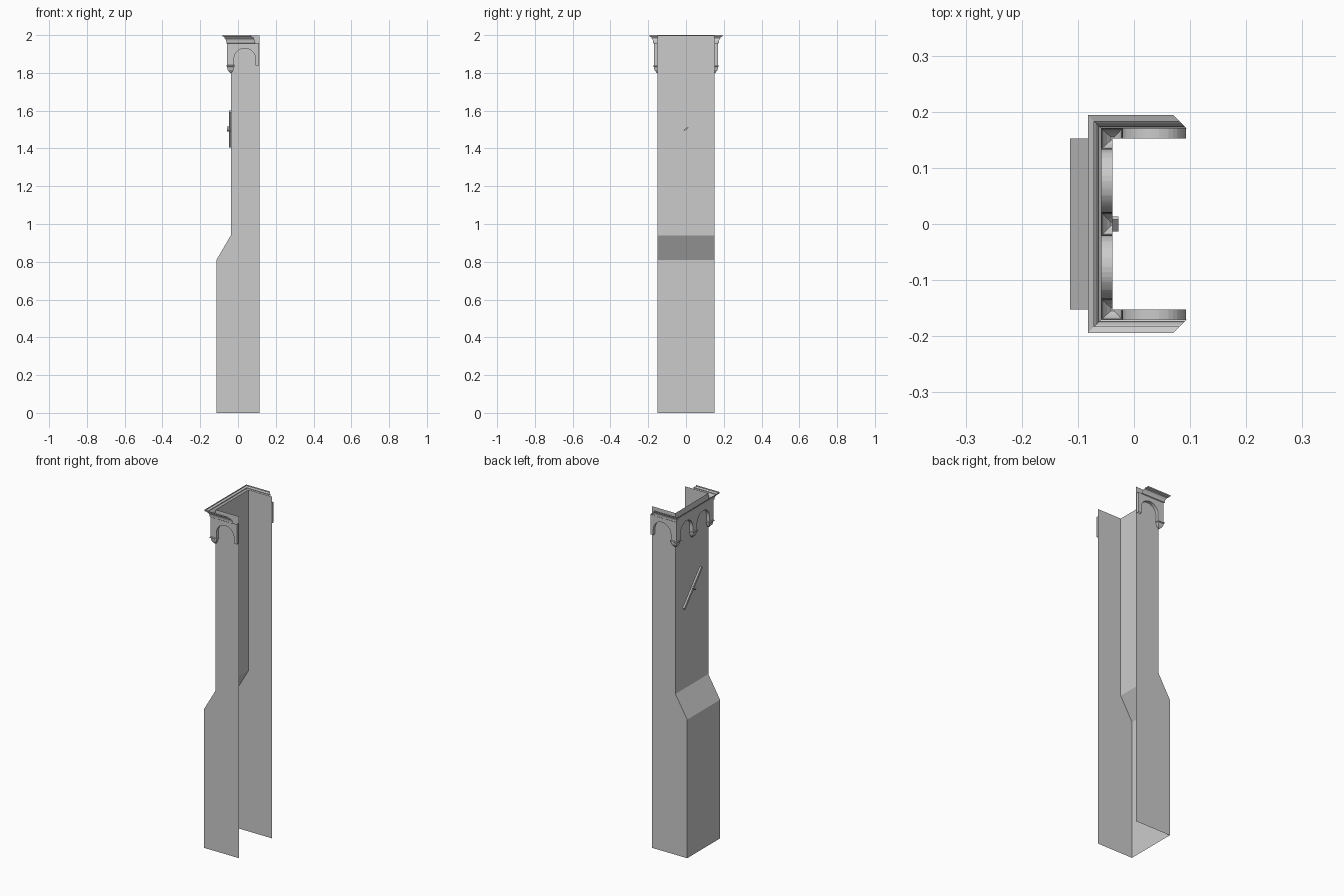
import bpy, bmesh, math
from mathutils import Matrix, Vector

cube = bpy.data.objects.get("Cube")
if cube:
    bpy.data.objects.remove(cube, do_unlink=True)

grey = bpy.data.materials.new("plain_grey")
grey.use_nodes = True
COLOUR = (0.6, 0.6, 0.6, 1)
grey.diffuse_color = COLOUR
grey.node_tree.nodes["Principled BSDF"].inputs["Base Color"].default_value = COLOUR

# Shared dimensions
WALL_X, WALL_Y = -0.038, 0.152      # upper shaft walls
FACE_X, FACE_Y = -0.058, 0.170      # outer faces of the arcade
OPEN_X = 0.114                      # open edge of the shaft
LEG_Z, SPRING_Z, BOARD_TOP = 1.84, 1.873, 1.958
RADIUS = 0.057


def finish(name, bm, smooth=False):
    mesh = bpy.data.meshes.new(name)
    bmesh.ops.remove_doubles(bm, verts=bm.verts, dist=0.0001)
    bm.to_mesh(mesh)
    bm.free()
    mesh.materials.append(grey)
    obj = bpy.data.objects.new(name, mesh)
    bpy.context.collection.objects.link(obj)
    if smooth:
        bpy.ops.object.select_all(action="DESELECT")
        obj.select_set(True)
        bpy.context.view_layer.objects.active = obj
        bpy.ops.object.shade_smooth_by_angle(angle=math.radians(30))
    return obj


def face(bm, points):
    return bm.faces.new([bm.verts.new(p) for p in points])


def strip(bm, a, b):
    """Quads joining two equally long rows of points."""
    for i in range(len(a) - 1):
        face(bm, (a[i], a[i + 1], b[i + 1], b[i]))


# Open-backed shaft: two side sheets and a stepped wall
bm = bmesh.new()
step = [(-0.114, 0), (-0.114, 0.81), (WALL_X, 0.94), (WALL_X, 1.997)]
near = [(x, -WALL_Y, z) for x, z in step]
far = [(x, WALL_Y, z) for x, z in step]
strip(bm, near, far)
face(bm, near + [(OPEN_X, -WALL_Y, 1.997), (OPEN_X, -WALL_Y, 0)])
face(bm, [(OPEN_X, WALL_Y, 0), (OPEN_X, WALL_Y, 1.997)] + far[::-1])
finish("shaft", bm)


# Arcade panels with stilted round arches
def arch(centre):
    curve = [(centre - RADIUS * math.cos(math.pi * i / 20),
              SPRING_Z + RADIUS * math.sin(math.pi * i / 20)) for i in range(21)]
    return [(centre - RADIUS, LEG_Z)] + curve + [(centre + RADIUS, LEG_Z)]


def arcade(name, start, end, centres, outer, inner, end_cap=False):
    bm = bmesh.new()
    outline = [(start, BOARD_TOP), (start, LEG_Z)]
    for c in centres:
        points = arch(c)
        outline += points
        strip(bm, [outer(*p) for p in points], [inner(*p) for p in points])
    outline += [(end, LEG_Z), (end, BOARD_TOP)]
    face(bm, [outer(*p) for p in outline])
    if end_cap:
        tail = outline[-2:]
        strip(bm, [outer(*p) for p in tail], [inner(*p) for p in tail])
    bmesh.ops.recalc_face_normals(bm, faces=bm.faces)
    finish(name, bm, True)


arcade("wall_arcade", -FACE_Y, FACE_Y, (-0.077, 0.077),
       lambda u, z: (FACE_X, u, z), lambda u, z: (WALL_X, u, z))
for side, s in (("near", -1), ("far", 1)):
    arcade(side + "_side_arcade", FACE_X, 0.111, (0.036,),
           lambda u, z: (u, s * FACE_Y, z), lambda u, z: (u, s * WALL_Y, z), True)

# Cornice: moulding swept round three sides with mitred ends
bm = bmesh.new()
profile = [(0, 1.955), (0.004, 1.958), (0.004, 1.966), (0.006, 1.974), (0.01, 1.981),
           (0.013, 1.984), (0.013, 1.989), (0.024, 1.993), (0.024, 2.0)]
rows = []
for d, z in profile:
    x, y, tip = FACE_X - d, FACE_Y + d, 0.094 - d
    rows.append([(tip, -y, z), (x, -y, z), (x, y, z), (tip, y, z)])
for a, b in zip(rows, rows[1:]):
    strip(bm, a, b)
bmesh.ops.recalc_face_normals(bm, faces=bm.faces)
finish("cornice", bm)


# Pendants: sections shrinking towards the wall below the arcade legs
LEVELS = [(LEG_Z + 0.002, 1), (LEG_Z, 1.18), (1.834, 1.18), (1.831, 0.95),
          (1.825, 0.95), (1.815, 0.8), (1.807, 0.5), (1.8, 0.15)]


def pendant(name, section, anchor):
    bm = bmesh.new()
    anchor = Vector(anchor)
    rings = []
    for z, f in LEVELS:
        ring = [(*(anchor + (Vector(p) - anchor) * f), z) for p in section]
        rings.append(ring + ring[:1])
    for a, b in zip(rings, rings[1:]):
        strip(bm, a, b)
    face(bm, rings[-1][:-1])
    bmesh.ops.recalc_face_normals(bm, faces=bm.faces)
    finish(name, bm)


pendant("middle_pendant", [(WALL_X, -0.02), (FACE_X, -0.02), (FACE_X, 0.02), (WALL_X, 0.02)],
        (WALL_X, 0))
for side, s in (("near", -1), ("far", 1)):
    corner = [(-0.021, WALL_Y), (-0.021, FACE_Y), (FACE_X, FACE_Y), (FACE_X, 0.134),
              (WALL_X, 0.134), (WALL_X, WALL_Y)]
    pendant(side + "_corner_pendant", [(x, s * y) for x, y in corner], (WALL_X, s * WALL_Y))


# Slanted bar and the pin that holds it
def slanted_box(name, x0, x1, width, length):
    bm = bmesh.new()
    bmesh.ops.create_cube(bm, size=1)
    bmesh.ops.transform(bm, verts=bm.verts, matrix=(
        Matrix.Translation(((x0 + x1) / 2, 0, 1.503))
        @ Matrix.Rotation(0.717, 4, "X")
        @ Matrix.Diagonal((x1 - x0, width, length, 1))))
    finish(name, bm)


slanted_box("bar", -0.048, WALL_X, 0.014, 0.245)
slanted_box("pin", -0.058, -0.028, 0.028, 0.008)
